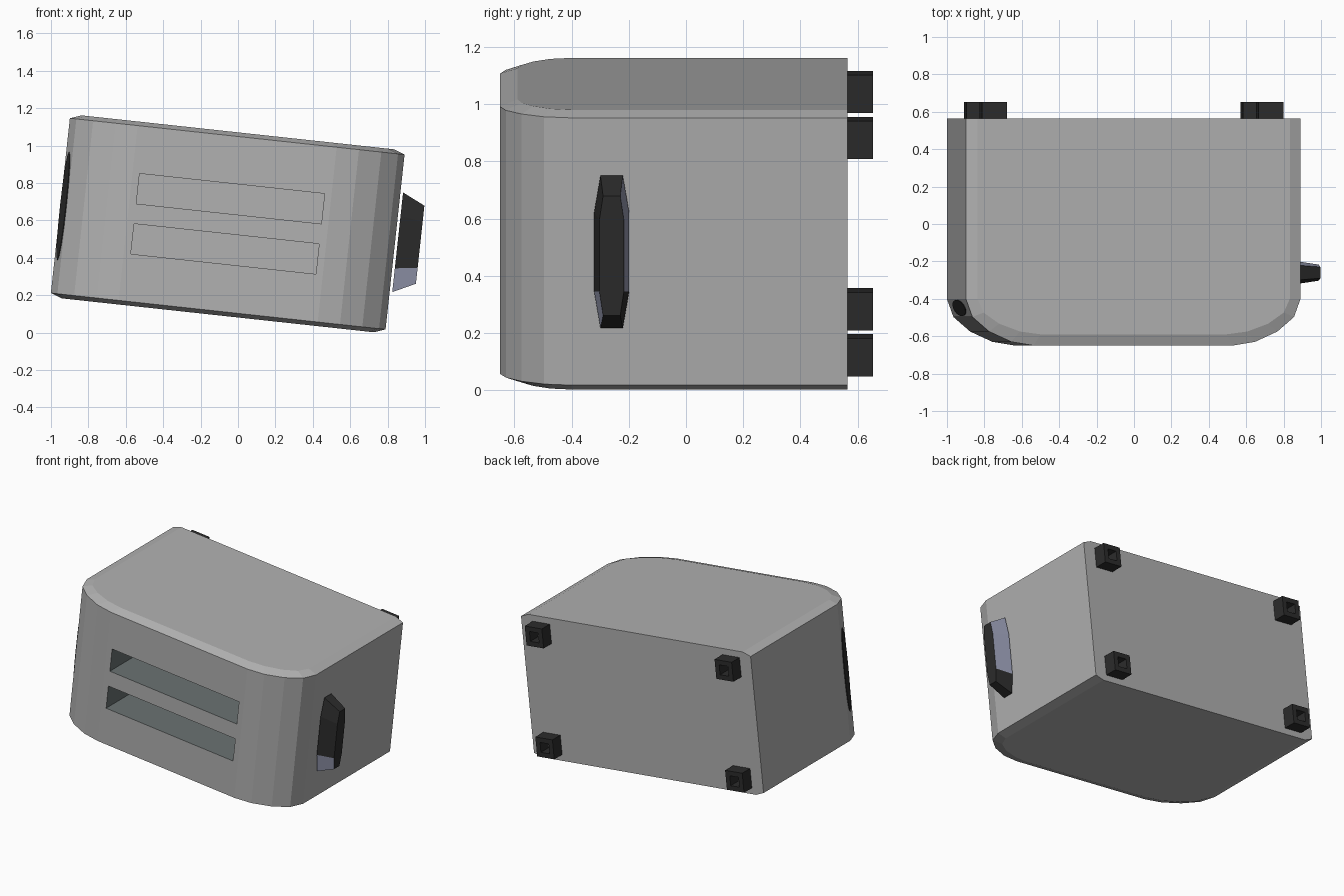
import bpy, bmesh, math
from mathutils import Matrix, Vector

cube = bpy.data.objects.get("Cube")
if cube:
    bpy.data.objects.remove(cube, do_unlink=True)


def material(name, rgb):
    m = bpy.data.materials.new(name)
    m.use_nodes = True
    m.diffuse_color = (*rgb, 1)
    m.node_tree.nodes["Principled BSDF"].inputs["Base Color"].default_value = (*rgb, 1)
    return m


STEEL = material("steel grey", (0.44, 0.44, 0.44))
BLACK = material("black plastic", (0.025, 0.025, 0.025))
BLUE = material("blue grey", (0.32, 0.34, 0.46))
SLATE = material("slate", (0.14, 0.165, 0.165))

# The whole appliance lies on its back, tilted about the y axis
TILT = Matrix.Translation((-0.055, 0, 0.582)) @ Matrix.Rotation(math.radians(6.2), 4, "Y")


def finish(name, bm, mats):
    bmesh.ops.recalc_face_normals(bm, faces=bm.faces)
    me = bpy.data.meshes.new(name)
    bm.to_mesh(me)
    bm.free()
    for m in mats:
        me.materials.append(m)
    ob = bpy.data.objects.new(name, me)
    bpy.context.collection.objects.link(ob)
    ob.matrix_world = TILT
    return ob


def loft(rings, closed=False):
    """Skin matching rings; cap the ends, or join them when closed."""
    bm = bmesh.new()
    vs = [[bm.verts.new(p) for p in r] for r in rings]
    n = len(vs[0])
    pairs = list(zip(vs, vs[1:])) + ([(vs[-1], vs[0])] if closed else [])
    for a, b in pairs:
        for i in range(n):
            j = (i + 1) % n
            bm.faces.new((a[i], a[j], b[j], b[i]))
    if not closed:
        bm.faces.new(vs[0])
        bm.faces.new(vs[-1])
    bm.normal_update()
    return bm


# Body: flat back, rounded front corners, shallow chamfer on both ends
CORNER = [(0.9, -0.4), (0.865, -0.497), (0.775, -0.575), (0.655, -0.63), (0.535, -0.65)]


def outline(inset, z):
    side = [(0.9, 0.565)] + CORNER
    half = [(x * (1 - inset / 0.9), y if y > -0.4 else -0.4 + (y + 0.4) * (1 - inset / 0.25))
            for x, y in side]
    return [(x, y, z) for x, y in half] + [(-x, y, z) for x, y in reversed(half)]


body = finish("body", loft([outline(0.06, -0.492), outline(0, -0.47),
                            outline(0, 0.47), outline(0.06, 0.492)]), [STEEL, SLATE])

# Bread slots, cut deep into the front
for z in (-0.135, 0.135):
    bm = bmesh.new()
    bmesh.ops.create_cube(bm, size=1)
    for v in bm.verts:
        v.co = (v.co.x * 0.995, -0.25 + v.co.y * 1.1, z + v.co.z * 0.162)
    bm.normal_update()
    for f in bm.faces:
        f.material_index = 0 if abs(f.normal.y) > 0.5 else 1
    cutter = finish("slot_cutter", bm, [STEEL, SLATE])
    cutter.hide_render = True
    mod = body.modifiers.new("slot", "BOOLEAN")
    mod.operation, mod.solver, mod.object = "DIFFERENCE", "EXACT", cutter
    bpy.context.view_layer.objects.active = body
    bpy.ops.object.modifier_apply(modifier=mod.name)
    bpy.data.objects.remove(cutter, do_unlink=True)


# Lever: tapered long octagon standing just off the side
def octagon(x, hy, hz, ey, ez):
    q = [(ey, hz), (hy, ez), (hy, -ez), (ey, -hz), (-ey, -hz), (-hy, -ez), (-hy, ez), (-ey, hz)]
    return [(x, -0.26 + y, z) for y, z in q]


bm = loft([octagon(0.914, 0.061, 0.268, 0.039, 0.14), octagon(1.035, 0.043, 0.21, 0.03, 0.125)])
for f in bm.faces:
    c = f.calc_center_median()
    if len(f.verts) == 4 and abs(c.z) < 0.22:
        front_low = c.y < -0.26 and c.z < -0.1
        rear_high = c.y > -0.26 and c.z > -0.1
        f.material_index = 1 if front_low or rear_high else 0
finish("lever", bm, [BLACK, BLUE])

# Dark oval plate on the opposite front corner
p0, p1 = Vector((-0.9, -0.4, 0)), Vector((-0.865, -0.497, 0))
along = (p1 - p0).normalized()
out = Vector((along.y, -along.x, 0))
rings = []
for d in (-0.002, 0.004):
    ring = []
    for i in range(16):
        a = 2 * math.pi * i / 16
        ring.append((p0 + p1) / 2 + along * 0.046 * math.cos(a) + out * d
                    + Vector((0, 0, 0.29 * math.sin(a))))
    rings.append(ring)
finish("side_oval", loft(rings), [BLACK])


# Feet: hollow square tubes on the back
def square(cx, cz, h, y):
    return [(cx + sx * h, y, cz + sz * h) for sx, sz in ((-1, -1), (1, -1), (1, 1), (-1, 1))]


for sx, side in ((1, "left"), (-1, "right")):
    for sz, level in ((1, "upper"), (-1, "lower")):
        x, z = sx * 0.744, sz * 0.382
        bm = loft([square(x, z, 0.067, 0.56), square(x, z, 0.067, 0.653),
                   square(x, z, 0.034, 0.653), square(x, z, 0.034, 0.56)], closed=True)
        finish(f"foot_{level}_{side}", bm, [BLACK])
